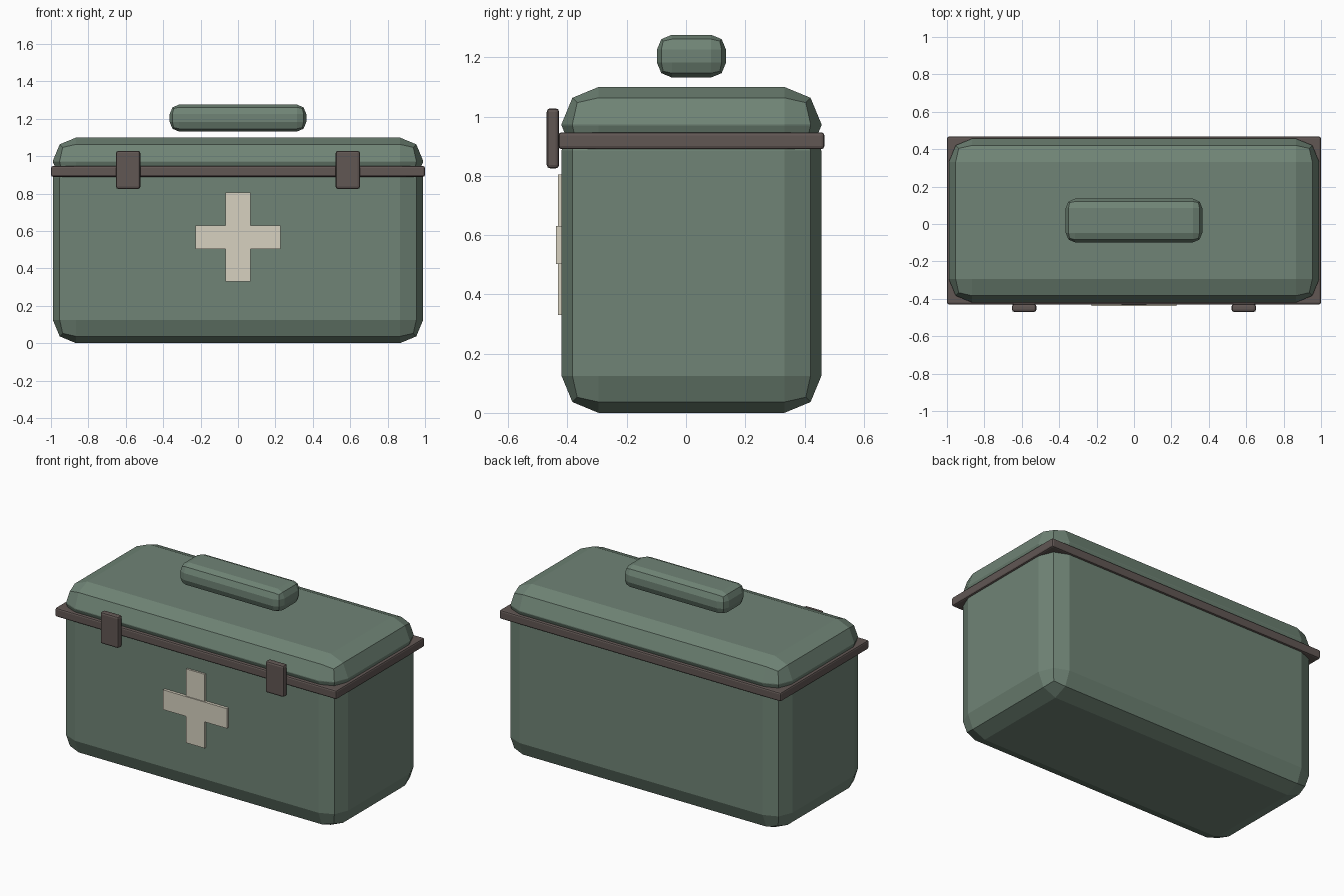
import bpy
import bmesh
from mathutils import Vector

default = bpy.data.objects.get("Cube")
if default:
    bpy.data.objects.remove(default, do_unlink=True)


def make_material(name, rgb):
    mat = bpy.data.materials.new(name)
    mat.use_nodes = True
    mat.diffuse_color = (*rgb, 1)
    mat.node_tree.nodes["Principled BSDF"].inputs["Base Color"].default_value = (*rgb, 1)
    return mat


green = make_material("green_paint", (0.16, 0.23, 0.18))
brown = make_material("brown_trim", (0.12, 0.095, 0.088))
cream = make_material("cream_plate", (0.68, 0.64, 0.53))


def box(name, low, high, mat, bevel=0, segments=2):
    """Flat-shaded box between two corners, with optional rounded edges."""
    low, high = Vector(low), Vector(high)
    centre, size = (low + high) / 2, high - low
    bm = bmesh.new()
    bmesh.ops.create_cube(bm, size=1)
    bmesh.ops.scale(bm, vec=size, verts=bm.verts)
    if bevel:
        bmesh.ops.bevel(bm, geom=bm.edges[:], offset=bevel, segments=segments,
                        profile=0.5, affect='EDGES', clamp_overlap=True)
    mesh = bpy.data.meshes.new(name)
    bm.to_mesh(mesh)
    bm.free()
    mesh.materials.append(mat)
    obj = bpy.data.objects.new(name, mesh)
    obj.location = centre
    bpy.context.collection.objects.link(obj)
    return obj


# Case and lid
front, back = -0.42, 0.457
box("case_body", (-0.99, front, 0), (0.99, back, 1.01), green, 0.125)
box("lid", (-0.99, front, 0.845), (0.99, back, 1.1), green, 0.125)

# Square-cornered rim around the joint
box("rim_band", (-1, -0.43, 0.89), (1, 0.467, 0.947), brown, 0.01)

# Carrying handle
box("handle", (-0.365, -0.098, 1.132), (0.365, 0.135, 1.276), green, 0.05)

# Pair of front latches
for side, x in (("left", 0.587), ("right", -0.587)):
    box(side + "_latch", (x - 0.065, -0.47, 0.825), (x + 0.065, -0.428, 1.028),
        brown, 0.012)

# Cross from two overlapping plates
box("cross_upright", (-0.066, -0.432, 0.33), (0.066, -0.415, 0.805), cream)
box("cross_bar", (-0.227, -0.438, 0.503), (0.227, -0.415, 0.63), cream)
